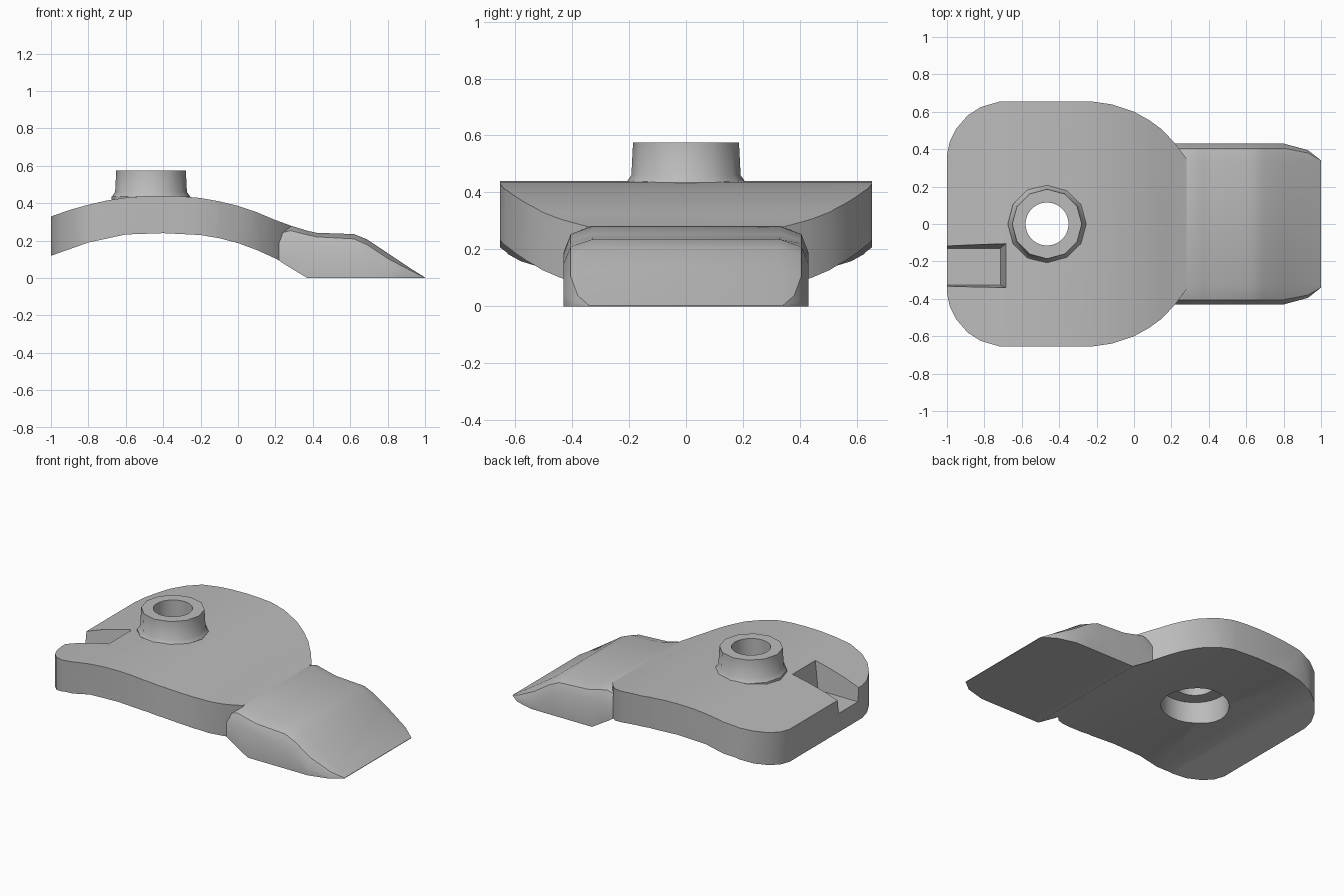
import bpy, bmesh, math

if "Cube" in bpy.data.objects:
    bpy.data.objects.remove(bpy.data.objects["Cube"])

grey = bpy.data.materials.new("plain grey")
grey.use_nodes = True
grey.diffuse_color = (0.5, 0.5, 0.5, 1)
grey.node_tree.nodes["Principled BSDF"].inputs["Base Color"].default_value = (0.5, 0.5, 0.5, 1)


def loft(name, rings, closed=False):
    """Join equal rings of points; cap the ends unless the loft is closed."""
    bm = bmesh.new()
    rows = [[bm.verts.new(p) for p in ring] for ring in rings]
    n = len(rows[0])
    pairs = list(zip(rows, rows[1:]))
    if closed:
        pairs.append((rows[-1], rows[0]))
    else:
        bm.faces.new(rows[0])
        bm.faces.new(rows[-1])
    for a, b in pairs:
        for i in range(n):
            j = (i + 1) % n
            bm.faces.new((a[i], a[j], b[j], b[i]))
    bmesh.ops.recalc_face_normals(bm, faces=bm.faces)
    mesh = bpy.data.meshes.new(name)
    bm.to_mesh(mesh)
    bm.free()
    mesh.materials.append(grey)
    ob = bpy.data.objects.new(name, mesh)
    bpy.context.collection.objects.link(ob)
    return ob


def lathe(name, profile, sides):
    """Solid of stacked circles (radius, height) about the boss axis."""
    return loft(name, [[(BOSS_X + r * math.cos(math.tau * k / sides),
                         r * math.sin(math.tau * k / sides), z)
                        for k in range(sides)] for r, z in profile])


def activate(ob):
    bpy.ops.object.select_all(action='DESELECT')
    ob.select_set(True)
    bpy.context.view_layer.objects.active = ob


def boolean(ob, tool, operation):
    mod = ob.modifiers.new("cut", 'BOOLEAN')
    mod.operation, mod.object, mod.solver = operation, tool, 'EXACT'
    activate(ob)
    bpy.ops.object.modifier_apply(modifier=mod.name)


def discard(*tools):
    for tool in tools:
        bpy.data.objects.remove(tool)


BOSS_X = -0.465

# Arched plate: bent section trimmed by the rounded outline
top = [(-1.02, .322), (-.9, .364), (-.8, .392), (-.7, .415), (-.6, .43), (-.5, .438),
       (-.4, .44), (-.3, .437), (-.2, .428), (-.1, .41), (0, .386), (.1, .352),
       (.2, .31), (.28, .281), (.32, .262)]
bottom = [(.32, .06), (.21, .10), (.1, .15), (0, .187), (-.1, .213), (-.2, .23),
          (-.4, .24), (-.6, .233), (-.8, .19), (-1.02, .112)]
plate = loft("arched_plate", [[(x, y, z) for x, z in top + bottom] for y in (-.8, .8)])
side = [(-1, .37), (-.985, .44), (-.95, .51), (-.89, .58), (-.82, .625), (-.72, .654),
        (-.22, .654), (-.12, .64), (0, .6), (.08, .556), (.15, .505), (.22, .43), (.28, .35)]
outline = side + [(x, -y) for x, y in reversed(side)]
trim = loft("outline_cutter", [[(x, y, z) for x, y in outline] for z in (-.2, .8)])
boolean(plate, trim, 'INTERSECT')

# Boss with a flared foot
boss = lathe("boss", [(.21, .39), (.21, .435), (.192, .46), (.186, .576)], 12)

# Through hole and counterbore from below
hole = lathe("hole_cutter", [(.115, .1), (.115, .7)], 32)
bore = lathe("counterbore_cutter", [(.2, .1), (.2, .37)], 32)
boolean(plate, hole, 'DIFFERENCE')
boolean(plate, bore, 'DIFFERENCE')
boolean(boss, hole, 'DIFFERENCE')

# Open notch at the heel, with slightly tapered walls
notch = loft("notch_cutter", [
    [(-1.1, -.325, .24), (-.715, -.325, .24), (-.715, -.13, .24), (-1.1, -.13, .24)],
    [(-1.1, -.34, .42), (-.7, -.34, .42), (-.68, -.32, .42), (-.68, -.105, .42)][:1]
    + [(-.685, -.34, .42), (-.685, -.105, .42), (-1.1, -.105, .42)]])
boolean(plate, notch, 'DIFFERENCE')
discard(trim, hole, bore, notch)

# Wedge toe: stations of x, underside, top, half width, shoulder height
stations = [(.21, .10, .25, .43, .19), (.25, .073, .27, .43, .19), (.28, .055, .281, .43, .19),
            (.37, 0, .253, .43, .18), (.42, 0, .242, .43, .17), (.62, 0, .235, .43, .15),
            (.69, 0, .207, .43, .11), (.8, 0, .133, .43, .04), (.93, 0, .047, .395, .012),
            (1, 0, .003, .34, .002)]
rings = []
for x, low, high, w, shoulder in stations:
    half = [(w, low), (w, shoulder), (w - .025 * (w - .34) / .09, shoulder + .7 * (high - shoulder)),
            (min(w, .34) - .01, high)]
    rings.append([(x, y, z) for y, z in half] + [(x, -y, z) for y, z in reversed(half)])
toe = loft("wedge_toe", rings)

for ob in (plate, boss, toe):
    activate(ob)
    bpy.ops.object.shade_smooth_by_angle(angle=math.radians(32))
